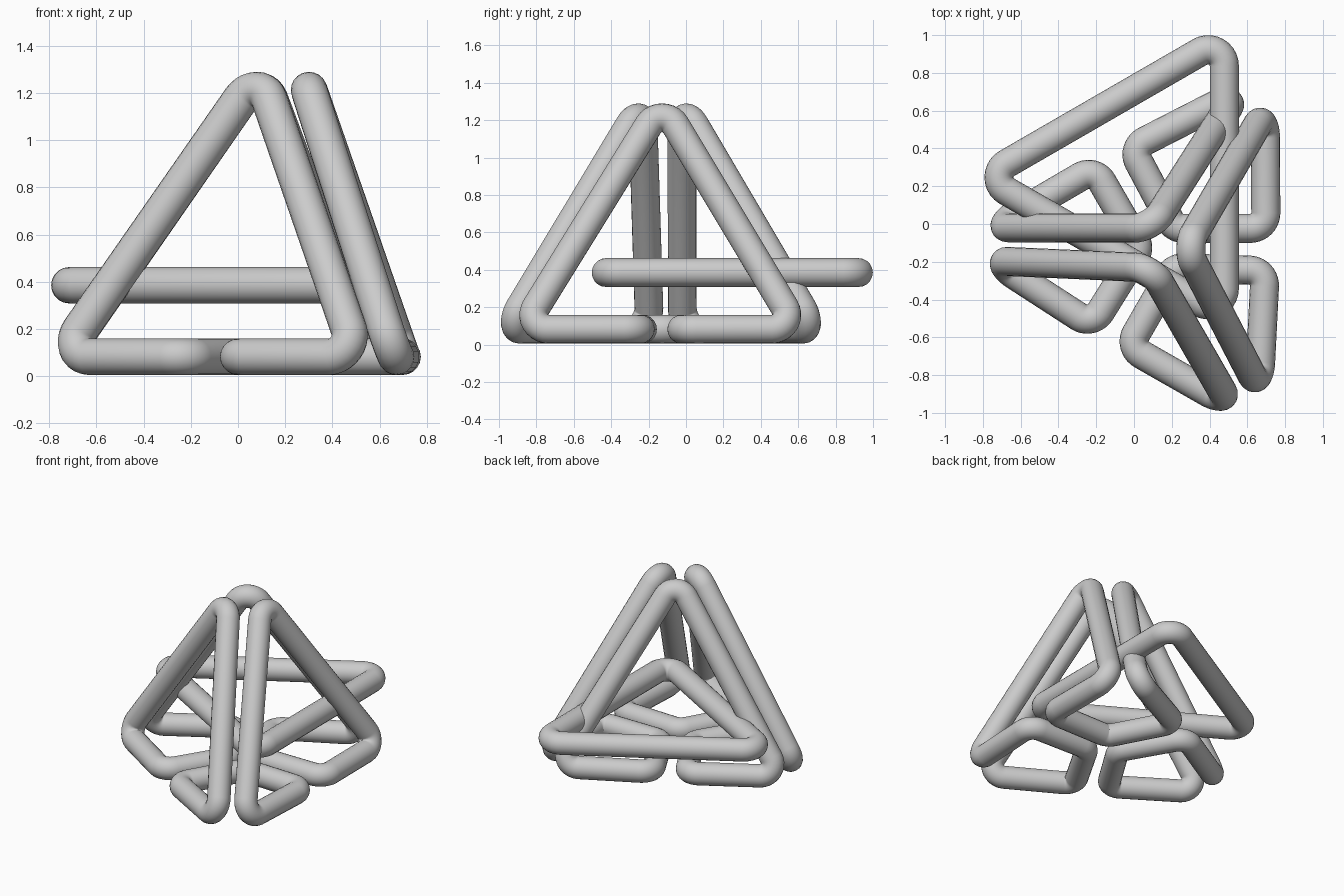
import bpy, math
from mathutils import Vector

if "Cube" in bpy.data.objects:
    bpy.data.objects.remove(bpy.data.objects["Cube"])

TUBE = 0.077      # tube radius
CENTRE = Vector((0.153, -0.127, 0))
FLOOR = 0.082     # centre-line height of the parts lying on the ground


def rounded_loop(corners, bend, steps=10):
    """Closed path with a circular arc of radius 'bend' at every corner."""
    path, n = [], len(corners)
    for i, p in enumerate(corners):
        a = (corners[i - 1] - p).normalized()
        b = (corners[(i + 1) % n] - p).normalized()
        half = a.angle(b) / 2
        mid = p + (a + b).normalized() * bend / math.sin(half)
        t = bend / math.tan(half)
        u, v = p + a * t - mid, p + b * t - mid
        total = u.angle(v)
        for s in range(steps + 1):
            f = s / steps
            path.append(mid + (u * math.sin((1 - f) * total)
                               + v * math.sin(f * total)) / math.sin(total))
    return path


def tube(name, corners, bend):
    """Smooth round tube along a rounded closed path."""
    path = rounded_loop(corners, bend)
    curve = bpy.data.curves.new(name, 'CURVE')
    curve.dimensions = '3D'
    curve.bevel_depth = TUBE
    curve.bevel_resolution = 8
    spline = curve.splines.new('POLY')
    spline.points.add(len(path) - 1)
    for point, co in zip(spline.points, path):
        point.co = (*co, 1)
    spline.use_cyclic_u = True
    spline.use_smooth = True
    obj = bpy.data.objects.new(name, curve)
    bpy.context.collection.objects.link(obj)
    bpy.ops.object.select_all(action='DESELECT')
    obj.select_set(True)
    bpy.context.view_layer.objects.active = obj
    bpy.ops.object.convert(target='MESH')
    bpy.ops.object.shade_smooth()


def polar(radius, degrees, z):
    a = math.radians(degrees)
    return CENTRE + Vector((radius * math.cos(a), radius * math.sin(a), z))


# One continuous strand: three upright arches joined by three floor loops
strand = []
for face in (0, 120, 240):
    strand += [
        polar(0.555, face - 12.5, FLOOR),   # floor bend
        polar(0.905, face - 55.7, FLOOR),   # foot
        polar(0.122, face, 1.29),           # arch top
        polar(0.905, face + 53.2, FLOOR),   # foot
        polar(0.555, face + 10.8, FLOOR),   # floor bend
        polar(0.12, face + 60, FLOOR),      # bend near the middle
    ]
tube("knotted_strand", strand, 0.082)

# Level triangular ring threaded through the strand
ring = [Vector((-0.80, 0.247, 0.385)),
        Vector((0.478, -0.49, 0.385)),
        Vector((0.478, 0.985, 0.385))]
tube("level_triangle_ring", ring, 0.085)
